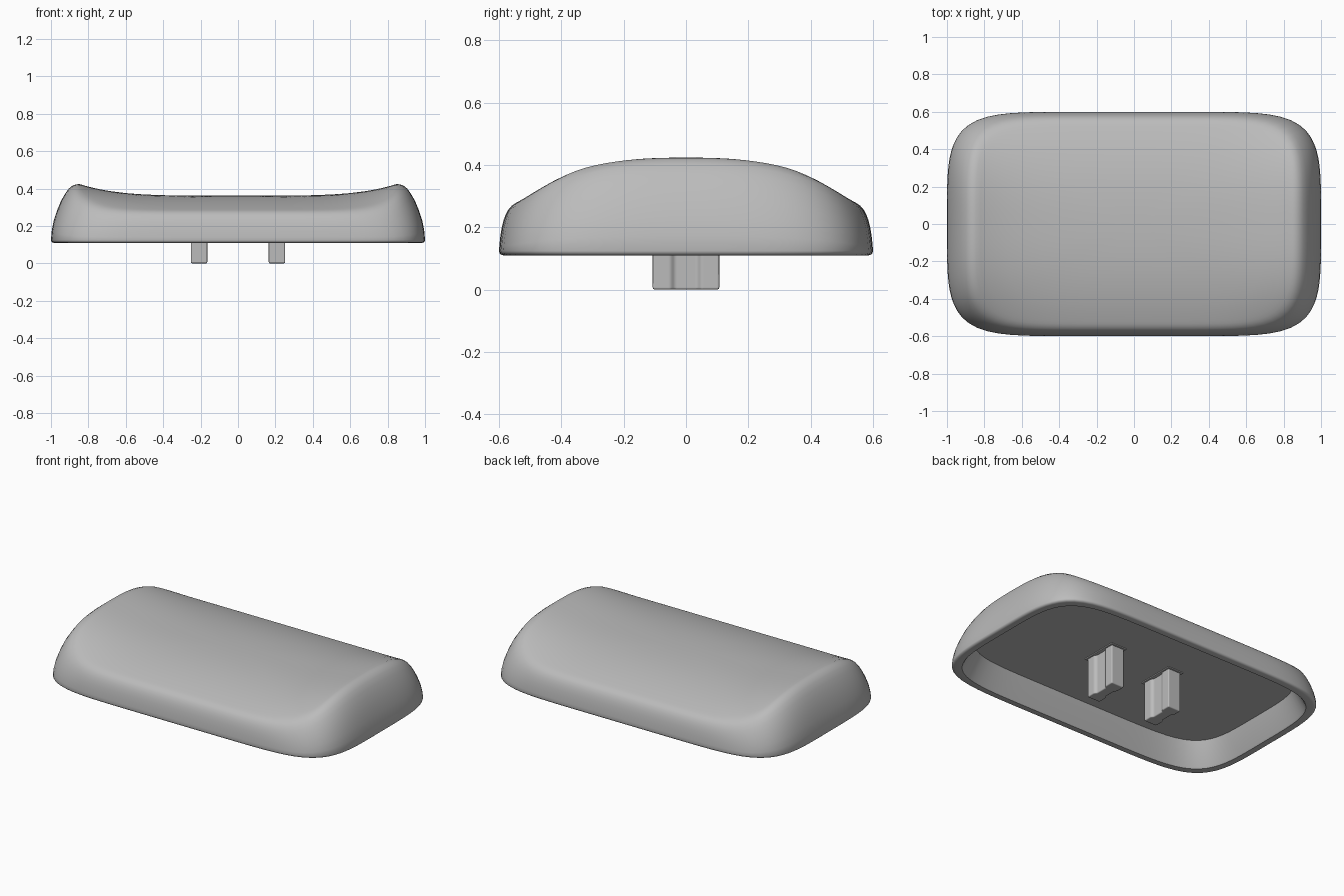
import bpy, bmesh, math

if "Cube" in bpy.data.objects:
    bpy.data.objects.remove(bpy.data.objects["Cube"])

N = 128      # points around each ring

grey = bpy.data.materials.new("mid_grey")
grey.diffuse_color = (0.5, 0.5, 0.5, 1)
grey.use_nodes = True
grey.node_tree.nodes["Principled BSDF"].inputs["Base Color"].default_value = grey.diffuse_color


def outline(sx, sy):
    # rounded rectangle: nearly straight long sides, gently bowed short ends
    pts = []
    for i in range(N):
        a = 2 * math.pi * i / N
        c, s = math.cos(a), math.sin(a)
        lo, hi = 0.5, 2.0
        for _ in range(40):
            r = (lo + hi) / 2
            if abs(r * c) ** 7 + abs(r * s) ** 4.4 > 1:
                hi = r
            else:
                lo = r
        pts.append((sx * r * c, sy * 0.6 * r * s))
    return pts


def top_height(x, y):
    # saddle: raised ends along x, falling away to front and back
    rise = 0.063 * min(abs(x) / 0.85, 1) ** 4.4
    v = min(abs(y) / 0.56, 1.03)
    return 0.362 - 0.088 * v ** 2.4 + rise * max(0, 1 - v ** 3.6)


def finish(bm, name, angle):
    bmesh.ops.recalc_face_normals(bm, faces=bm.faces)
    me = bpy.data.meshes.new(name)
    bm.to_mesh(me)
    bm.free()
    me.materials.append(grey)
    ob = bpy.data.objects.new(name, me)
    bpy.context.collection.objects.link(ob)
    bpy.ops.object.select_all(action='DESELECT')
    ob.select_set(True)
    bpy.context.view_layer.objects.active = ob
    bpy.ops.object.shade_smooth_by_angle(angle=math.radians(angle))
    return ob


# cap shell: rings run from the hollow's ceiling, over the rim, up to the top
bm = bmesh.new()
rings = []
for sx, sy, z in [(0.893, 0.823, 0.252), (0.945, 0.915, 0.12), (0.952, 0.925, 0.11),
                  (0.985, 0.978, 0.11), (0.9925, 0.988, 0.112),
                  (0.998, 0.997, 0.117), (1, 1, 0.124)]:
    rings.append([bm.verts.new((x, y, z)) for x, y in outline(sx, sy)])
for sx, sy, h in [(0.996, 0.998, 0.2), (0.985, 0.993, 0.38),
                  (0.965, 0.985, 0.57), (0.945, 0.975, 0.72),
                  (0.925, 0.964, 0.83), (0.905, 0.949, 0.92),
                  (0.885, 0.931, 0.97), (0.865, 0.91, 0.993),
                  (0.845, 0.89, 1), (0.82, 0.865, 1), (0.79, 0.835, 1),
                  (0.74, 0.78, 1), (0.68, 0.72, 1), (0.6, 0.63, 1),
                  (0.5, 0.52, 1), (0.38, 0.4, 1), (0.25, 0.26, 1),
                  (0.1, 0.1, 1)]:
    rings.append([bm.verts.new((x, y, 0.11 + (top_height(x, y) - 0.11) * h))
                  for x, y in outline(sx, sy)])
for a, b in zip(rings, rings[1:]):
    for i in range(N):
        j = (i + 1) % N
        bm.faces.new((a[i], a[j], b[j], b[i]))
bm.faces.new(rings[0])
bm.faces.new(rings[-1])
finish(bm, "cap_shell", 50)

# mounting prongs with a shallow groove down both broad sides
half = [(0.044, -0.107), (0.044, -0.05), (0.032, -0.035),
        (0.032, 0.035), (0.044, 0.05), (0.044, 0.107)]
profile = half + [(-x, -y) for x, y in half]
for side, label in ((-1, "left"), (1, "right")):
    bm = bmesh.new()
    face = bm.faces.new([bm.verts.new((side * 0.208 + x, y, 0)) for x, y in profile])
    up = bmesh.ops.extrude_face_region(bm, geom=[face])["geom"]
    bmesh.ops.translate(bm, vec=(0, 0, 0.262),
                        verts=[v for v in up if isinstance(v, bmesh.types.BMVert)])
    prong = finish(bm, label + "_prong", 30)
    bev = prong.modifiers.new("soft_edges", 'BEVEL')
    bev.width = 0.007
    bev.segments = 2
    bev.harden_normals = True
    # thin foot where the prong meets the ceiling
    bpy.ops.mesh.primitive_cube_add(size=1, location=(side * 0.208, 0, 0.253))
    foot = bpy.context.object
    foot.name = label + "_prong_foot"
    foot.scale = (0.108, 0.236, 0.014)
    foot.data.materials.append(grey)
